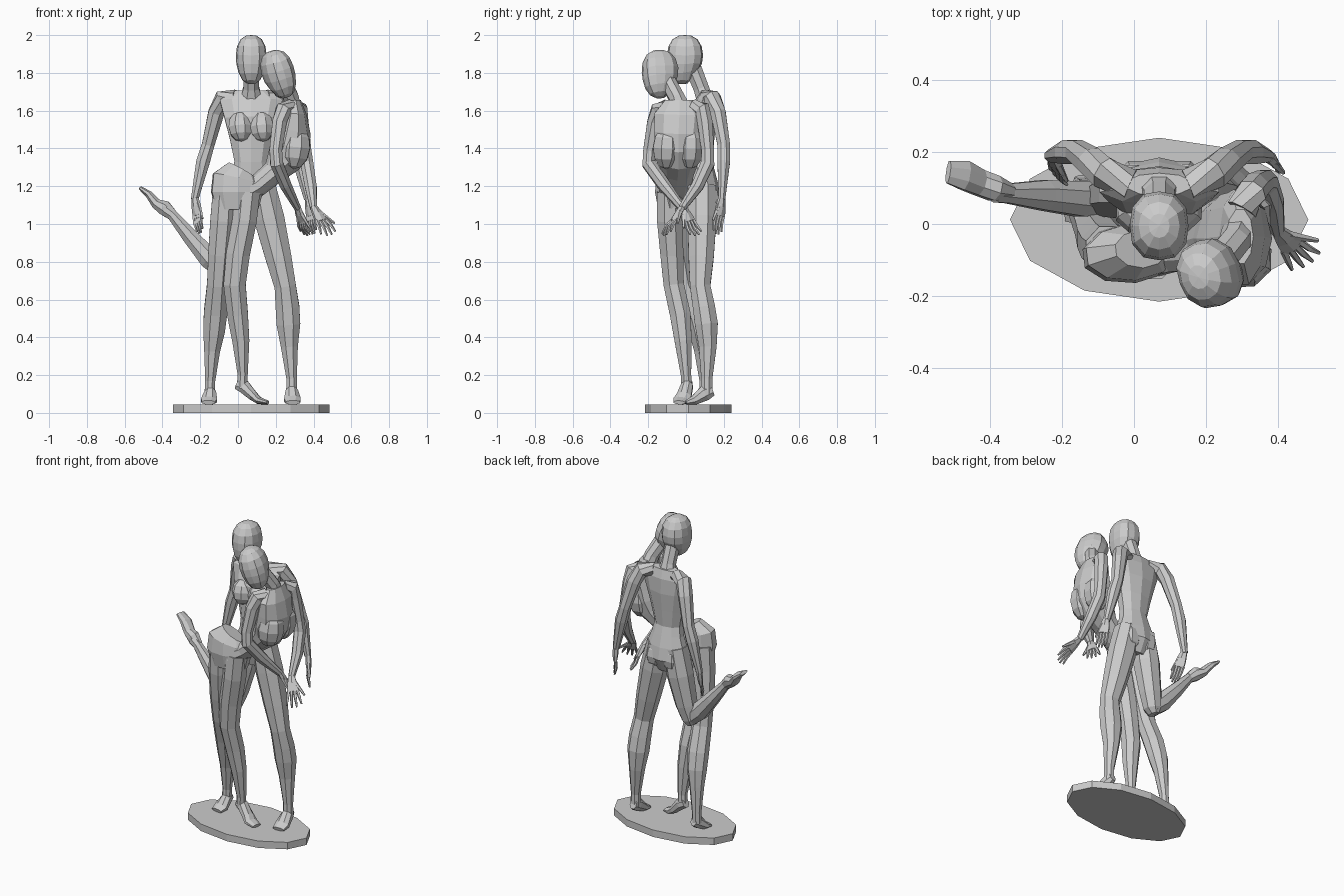
import bpy, bmesh, math
from mathutils import Vector, Matrix, Euler

X, Y, Z = Vector((1, 0, 0)), Vector((0, 1, 0)), Vector((0, 0, 1))


def finish(name, bm):
    bmesh.ops.recalc_face_normals(bm, faces=bm.faces)
    me = bpy.data.meshes.new(name)
    bm.to_mesh(me)
    bm.free()
    ob = bpy.data.objects.new(name, me)
    bpy.context.collection.objects.link(ob)
    return ob


def loft(bm, stations, side, n=8):
    """Faceted limb through stations (x, y, z, half width along side, half depth)."""
    pts = [Vector(s[:3]) for s in stations]
    rings = []
    for i, s in enumerate(stations):
        t = (pts[min(i + 1, len(pts) - 1)] - pts[max(i - 1, 0)]).normalized()
        u = (side - t * side.dot(t)).normalized()
        v = t.cross(u)
        ring = []
        for k in range(n):
            a = 2 * math.pi * (k + 0.5) / n
            ring.append(bm.verts.new(pts[i] + (u * s[3] * math.cos(a) + v * s[4] * math.sin(a)) * 1.06))
        rings.append(ring)
    for a, b in zip(rings, rings[1:]):
        for k in range(n):
            bm.faces.new((a[k], a[(k + 1) % n], b[(k + 1) % n], b[k]))
    bm.faces.new(rings[0])
    bm.faces.new(rings[-1])


def limb(name, stations, side=X, n=8):
    bm = bmesh.new()
    loft(bm, stations, side, n)
    return finish(name, bm)


def ball(name, loc, size, rot=(0, 0, 0), seg=8, rings=6):
    bm = bmesh.new()
    m = Matrix.LocRotScale(Vector(loc), Euler(rot), Vector(size))
    bmesh.ops.create_uvsphere(bm, u_segments=seg, v_segments=rings, radius=1, matrix=m)
    return finish(name, bm)


def head(name, loc, rot):
    """Boxy egg-shaped head: full cheeks, blunt chin, face looking to -y."""
    bm = bmesh.new()
    bmesh.ops.create_uvsphere(bm, u_segments=12, v_segments=9, radius=1)
    for v in bm.verts:
        c = v.co
        c *= 1 / sum(abs(q) ** 2.6 for q in c) ** (1 / 2.6)  # rounded box
        low = max(0, -c.z)
        c.x *= 0.082 * (1 - 0.2 * low)
        c.y = c.y * 0.096 * (1 - 0.2 * low) - 0.015 * low
        c.z *= 0.13
        if c.y > 0.02 and c.z < 0:      # undercut below the skull
            c.z *= 0.85
    bm.transform(Matrix.LocRotScale(Vector(loc), Euler(rot), None))
    return finish(name, bm)


def hand(name, wrist, tip, side, fan=1.0):
    """Palm with four fanned fingers and a thumb."""
    w, tip = Vector(wrist), Vector(tip)
    d = tip - w
    side = (side - d * side.dot(d) / d.length_squared).normalized()
    bm = bmesh.new()
    palm = w + d * 0.5
    loft(bm, [(*w, .019, .016), (*(w + d * .25), .03, .017), (*palm, .036, .012)], side, 6)
    for k in (-1.5, -.5, .5, 1.5):
        a = palm - d * .05 + side * k * .017
        e = w + d * (1.0 - .04 * k * k) + side * k * .026 * fan
        m = (a + e) / 2 + d.cross(side).normalized() * .006
        loft(bm, [(*a, .01, .01), (*m, .009, .009), (*e, .005, .005)], side, 5)
    a, e = w + d * .2 + side * .015, w + d * .65 + side * .058 * fan
    loft(bm, [(*a, .013, .012), (*e, .006, .006)], d.cross(side).normalized(), 5)
    return finish(name, bm)


# Base: twelve-sided oval plinth
bm = bmesh.new()
bmesh.ops.create_cone(bm, cap_ends=True, segments=12, radius1=1, radius2=1, depth=1)
for v in bm.verts:
    v.co = Vector((v.co.x * .415 + .07, v.co.y * .228 + .012, (v.co.z + .5) * .045))
finish("base", bm)

# Tall figure: head, neck, torso facing the front
head("tall_head", (.07, -.005, 1.87), (0, 0, 0))
limb("tall_neck", [(.07, .1, 1.66, .06, .045), (.07, .08, 1.72, .043, .042), (.07, .04, 1.82, .043, .045)])
limb("tall_torso", [(.07, .085, 1.05, .08, .055), (.07, .095, 1.13, .13, .085), (.07, .09, 1.2, .125, .078),
                    (.07, .085, 1.27, .1, .065), (.07, .075, 1.33, .088, .06), (.07, .08, 1.44, .11, .065),
                    (.07, .085, 1.56, .14, .072), (.07, .105, 1.655, .165, .05), (.07, .11, 1.705, .09, .03)], n=10)
for s in (-1, 1):
    tag = "left" if s < 0 else "right"
    ball("tall_breast_" + tag, (.07 + s * .057, .035, 1.515), (.068, .062, .08), (-.2, 0, math.pi / 8))
    ball("tall_buttock_" + tag, (.07 + s * .06, .11, 1.13), (.072, .07, .085), (0, 0, math.pi / 8))
    # Tall figure arms, swept out and back
    o = .07
    limb("tall_arm_" + tag, [(o + s * .08, .11, 1.67, .042, .04), (o + s * .15, .14, 1.665, .046, .045),
                             (o + s * .185, .17, 1.59, .043, .041), (o + s * .228, .2, 1.42, .034, .034),
                             (o + s * .255, .2, 1.33, .037, .034), (o + s * .3, .19, 1.13, .02, .018)])
hand("tall_hand_left", (-.228, .19, 1.14), (-.2, .12, .95), Vector((.5, -.6, 0)), .6)
hand("tall_hand_right", (.372, .19, 1.14), (.4, .165, .945), Vector((.5, -.6, 0)), .7)

# Tall figure standing leg
limb("tall_standing_leg", [(.13, .085, 1.2, .07, .075), (.165, .085, 1.03, .082, .078), (.215, .08, .82, .07, .068),
                           (.25, .075, .67, .058, .055), (.262, .095, .56, .064, .06), (.267, .108, .47, .064, .062),
                           (.272, .115, .35, .046, .048), (.284, .11, .18, .028, .03), (.284, .11, .1, .03, .032)])
limb("tall_standing_foot", [(.282, .14, .12, .022, .03), (.285, .1, .105, .034, .042), (.288, .045, .068, .045, .026),
                            (.29, .0, .055, .038, .012)])
# Tall figure lifted leg, shin swung out sideways
limb("tall_lifted_thigh", [(.01, .09, 1.2, .07, .075), (-.02, .09, 1.03, .08, .075), (-.06, .08, .84, .066, .062),
                           (-.085, .07, .75, .055, .052), (-.095, .07, .715, .03, .035)])
limb("tall_lifted_shin", [(-.075, .07, .745, .045, .045), (-.15, .07, .815, .05, .056), (-.25, .08, .93, .043, .043),
                          (-.35, .085, 1.05, .028, .028), (-.385, .09, 1.075, .03, .032)], Y)
limb("tall_lifted_foot", [(-.35, .09, 1.05, .024, .03), (-.39, .1, 1.085, .036, .04), (-.43, .115, 1.105, .037, .028),
                          (-.47, .135, 1.155, .042, .02), (-.517, .145, 1.19, .032, .01)], Y)

# Leaning figure: head tilted onto the other, chest turned to the right
head("leaning_head", (.215, -.135, 1.793), (0, -.3, .35))
limb("leaning_neck", [(.29, -.03, 1.61, .055, .045), (.28, -.05, 1.67, .042, .042), (.24, -.1, 1.76, .042, .044)], Y)
limb("leaning_torso", [(.01, -.07, 1.15, .085, .06), (.1, -.055, 1.2, .078, .055), (.19, -.045, 1.275, .085, .06),
                       (.245, -.04, 1.34, .105, .09), (.275, -.04, 1.41, .122, .1), (.29, -.04, 1.49, .126, .09),
                       (.3, -.035, 1.58, .132, .06), (.295, -.035, 1.655, .075, .035)], Y, 10)
for s in (-1, 1):
    tag = "front" if s < 0 else "back"
    ball("leaning_breast_" + tag, (.305, -.04 + s * .062, 1.405), (.084, .078, .115), (0, .1, math.pi / 8))
# Leaning figure arms, forearms crossing to the right
limb("leaning_arm_front", [(.275, -.1, 1.62, .042, .038), (.24, -.145, 1.605, .042, .042), (.22, -.165, 1.54, .041, .039),
                           (.2, -.193, 1.39, .034, .034), (.205, -.197, 1.32, .037, .035), (.25, -.12, 1.21, .034, .032),
                           (.315, -.02, 1.085, .02, .019)], Y)
limb("leaning_arm_back", [(.3, .04, 1.62, .042, .038), (.325, .085, 1.61, .042, .042), (.335, .1, 1.54, .041, .039),
                          (.355, .115, 1.39, .034, .034), (.365, .115, 1.32, .037, .035), (.385, .06, 1.2, .033, .032),
                          (.4, -.02, 1.085, .02, .019)], Y)
hand("leaning_hand_front", (.315, -.02, 1.09), (.36, .06, .94), Vector((.5, -.8, 0)), 1.0)
hand("leaning_hand_back", (.4, -.02, 1.09), (.485, -.112, .94), Vector((.75, .5, .2)), 1.15)

# Leaning figure hips
limb("leaning_hips", [(-.005, -.075, 1.08, .11, .068), (-.005, -.08, 1.17, .135, .08), (-.005, -.078, 1.24, .128, .075),
                      (.02, -.07, 1.285, .08, .05)], Vector((1, .12, .05)), 10)
# Leaning figure legs and feet
limb("leaning_leg_left", [(-.07, -.075, 1.17, .065, .07), (-.08, -.065, 1.02, .068, .07), (-.095, -.04, .84, .064, .063),
                          (-.107, -.01, .68, .058, .054), (-.119, .045, .53, .063, .058), (-.127, .07, .43, .058, .055),
                          (-.137, .085, .33, .043, .042), (-.147, .1, .17, .027, .029), (-.15, .1, .1, .028, .03)])
limb("leaning_foot_left", [(-.143, .125, .115, .022, .028), (-.147, .09, .1, .032, .038), (-.153, .045, .066, .044, .024),
                           (-.157, .005, .055, .035, .012)])
limb("leaning_leg_right", [(.05, -.085, 1.17, .068, .07), (.035, -.085, 1.02, .066, .07), (.0, -.075, .84, .064, .062),
                           (-.018, -.065, .68, .06, .055), (-.002, -.03, .52, .056, .056), (.015, -.015, .38, .046, .046),
                           (.025, .0, .2, .027, .028), (.02, .005, .13, .028, .03)])
limb("leaning_foot_right", [(-.005, .01, .155, .024, .03), (.03, .005, .14, .032, .036), (.08, -.01, .09, .04, .026),
                            (.11, -.025, .066, .044, .02), (.158, -.035, .055, .032, .01)], Y)
